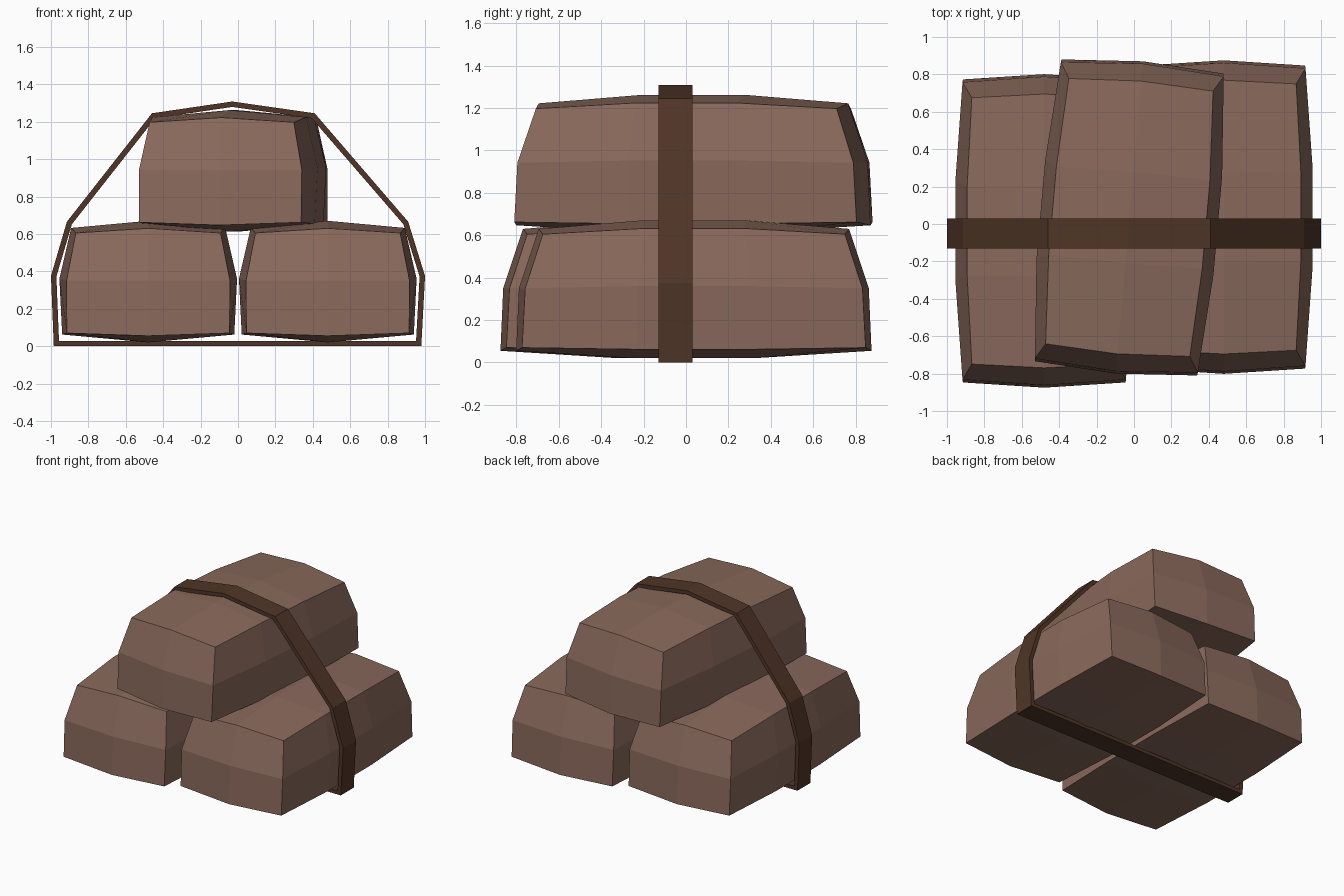
import bpy, bmesh, math
from mathutils import Matrix

if "Cube" in bpy.data.objects:
    bpy.data.objects.remove(bpy.data.objects["Cube"])


def material(name, rgb):
    m = bpy.data.materials.new(name)
    m.diffuse_color = (*rgb, 1)
    m.use_nodes = True
    m.node_tree.nodes["Principled BSDF"].inputs["Base Color"].default_value = m.diffuse_color
    return m


def add_object(name, bm, mat):
    bmesh.ops.recalc_face_normals(bm, faces=bm.faces)
    mesh = bpy.data.meshes.new(name)
    bm.to_mesh(mesh)
    bm.free()
    mesh.materials.append(mat)
    ob = bpy.data.objects.new(name, mesh)
    bpy.context.collection.objects.link(ob)
    return ob


# Bulged bale section per height level:
# half width (end, middle), half length (corner, centre),
# z (end corner, end centre, middle edge, middle centre)
LEVELS = [
    ((0.435, 0.460), (0.81, 0.838), (0.07, 0.055, 0.062, 0.02)),
    ((0.437, 0.475), (0.795, 0.825), (0.35, 0.35, 0.36, 0.36)),
    ((0.387, 0.412), (0.712, 0.732), (0.605, 0.630, 0.632, 0.67)),
]
NX, NY, NZ = 2, 3, 2


def bale_point(i, j, k):
    (w_end, w_mid), (l_corner, l_centre), z = LEVELS[k]
    sx, sy = i - 1, (2 * j - NY) / NY
    end, centre = j in (0, NY), i == 1
    x = sx * (w_end if end else w_mid)
    y = sy * (l_centre if centre else l_corner)
    return x, y, z[(0 if end else 2) + (1 if centre else 0)]


def bale(name, loc, angle, mat):
    bm = bmesh.new()
    verts = {}

    def v(*key):
        if key not in verts:
            verts[key] = bm.verts.new(bale_point(*key))
        return verts[key]

    size = (NX, NY, NZ)
    # Six gridded sides sharing their border points
    for axis in range(3):
        a, b = [n for n in range(3) if n != axis]
        for side in (0, size[axis]):
            for p in range(size[a]):
                for q in range(size[b]):
                    corners = []
                    for dp, dq in ((0, 0), (1, 0), (1, 1), (0, 1)):
                        key = [side] * 3
                        key[a], key[b] = p + dp, q + dq
                        corners.append(v(*key))
                    bm.faces.new(corners)
    bm.transform(Matrix.Translation(loc) @ Matrix.Rotation(math.radians(angle), 4, 'Z'))
    return add_object(name, bm, mat)


cloth = material("bale_brown", (0.25, 0.14, 0.105))
leather = material("strap_brown", (0.08, 0.036, 0.02))

# Two bales below, one turned bale on top
bale("bale_left", (-0.48, -0.037, 0), 0, cloth)
bale("bale_right", (0.48, 0.037, 0), 0, cloth)
bale("bale_top", (-0.025, 0.035, 0.592), -5, cloth)

# Strap: closed band around the stack
outer = [(-0.985, 0), (-1.0, 0.375), (-0.915, 0.665), (-0.46, 1.245), (-0.03, 1.308),
         (0.41, 1.245), (0.91, 0.665), (1.0, 0.375), (0.98, 0)]
inner = [(-0.957, 0.028), (-0.971, 0.372), (-0.888, 0.652), (-0.443, 1.218), (-0.03, 1.279),
         (0.394, 1.218), (0.884, 0.652), (0.971, 0.372), (0.952, 0.028)]
bm = bmesh.new()
loops = [[bm.verts.new((x, y, z)) for x, z in path]
         for path, y in ((outer, -0.13), (outer, 0.03), (inner, 0.03), (inner, -0.13))]
n = len(outer)
for r in range(4):
    a, b = loops[r], loops[(r + 1) % 4]
    for i in range(n):
        j = (i + 1) % n
        bm.faces.new((a[i], a[j], b[j], b[i]))
add_object("strap", bm, leather)
